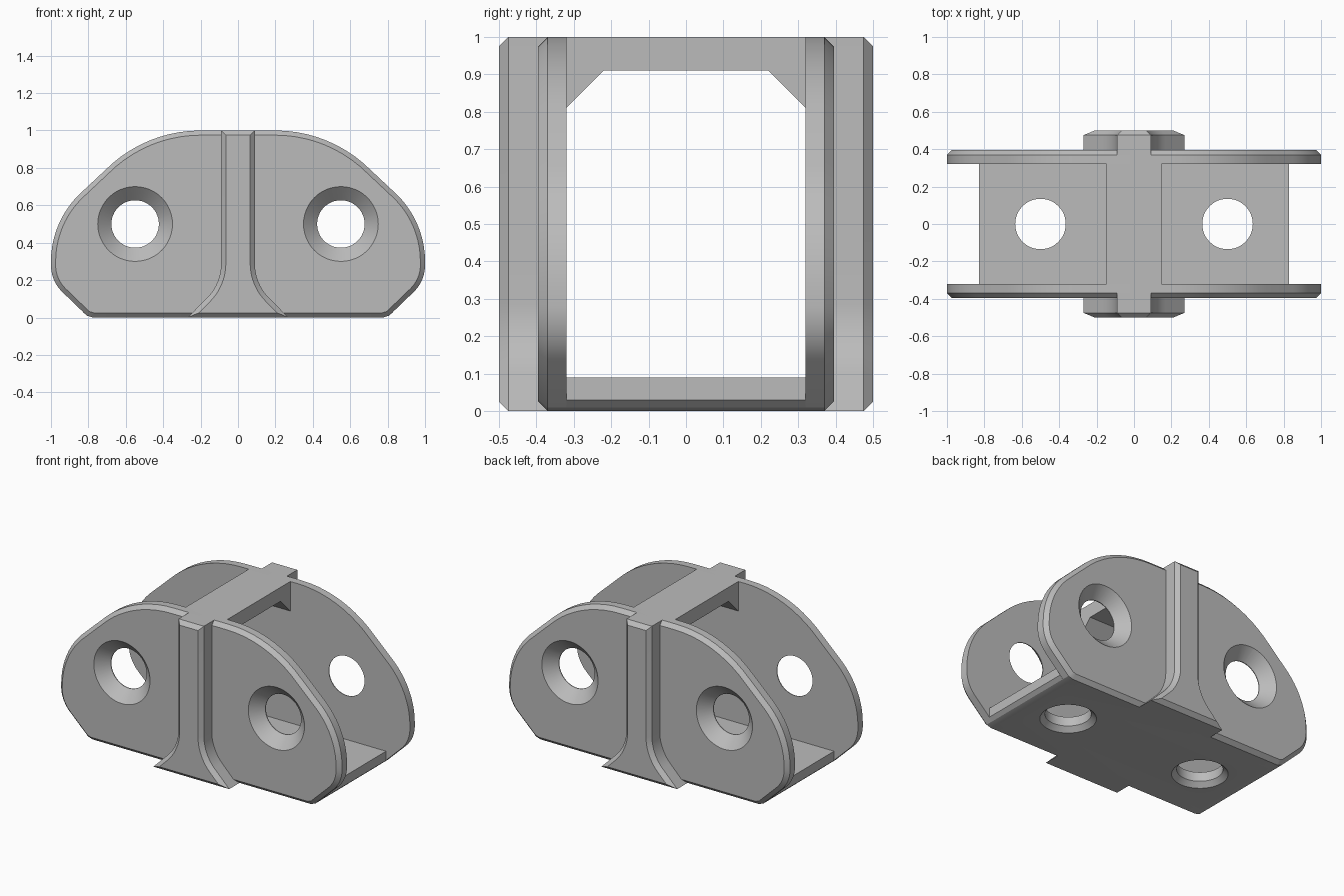
import bpy, bmesh
from math import sin, cos, radians, pi
from mathutils import Vector

cube = bpy.data.objects.get("Cube")
if cube:
    bpy.data.objects.remove(cube, do_unlink=True)

grey = bpy.data.materials.new("plain_grey")
grey.use_nodes = True
colour = (0.5, 0.5, 0.5, 1)
grey.diffuse_color = colour
grey.node_tree.nodes["Principled BSDF"].inputs["Base Color"].default_value = colour

INNER, OUTER, RIB = 0.32, 0.395, 0.5   # distances of the layers from the middle
CHAMFER = 0.025


def arc(cx, cz, r, start, end, steps=10):
    """Points along a circular arc, angles in degrees."""
    angles = [radians(start + (end - start) * i / steps) for i in range(steps + 1)]
    return [(cx + r * cos(a), cz + r * sin(a)) for a in angles]


def mirrored(half):
    """Close a right-hand half outline with its mirror image."""
    return half + [(-x, z) for x, z in reversed(half)]


def finish(name, bm):
    bmesh.ops.recalc_face_normals(bm, faces=bm.faces[:])
    mesh = bpy.data.meshes.new(name)
    bm.to_mesh(mesh)
    bm.free()
    mesh.materials.append(grey)
    obj = bpy.data.objects.new(name, mesh)
    bpy.context.collection.objects.link(obj)
    return obj


def prism(name, outline, place, start, end, chamfer=0):
    """Extrude an outline from start to end, chamfering the rim of the end face."""
    bm = bmesh.new()
    a = [bm.verts.new(place(u, v, start)) for u, v in outline]
    b = [bm.verts.new(place(u, v, end)) for u, v in outline]
    n = len(outline)
    bm.faces.new(a)
    cap = bm.faces.new(b)
    for i in range(n):
        j = (i + 1) % n
        bm.faces.new((a[i], a[j], b[j], b[i]))
    bmesh.ops.recalc_face_normals(bm, faces=bm.faces[:])
    if chamfer:
        bmesh.ops.bevel(bm, geom=cap.edges[:], offset=chamfer, offset_type='OFFSET',
                        segments=1, profile=0.5, affect='EDGES', clamp_overlap=False)
    return finish(name, bm)


def select_only(obj):
    bpy.ops.object.select_all(action='DESELECT')
    obj.select_set(True)
    bpy.context.view_layer.objects.active = obj


def countersink(obj, mouth, direction, wide, narrow, depth, sides=48):
    """Cut a countersunk hole that enters at mouth and runs along direction."""
    turn = Vector(direction).to_track_quat('Z', 'Y')
    over = 0.02
    profile = [(wide + over * (wide - narrow) / depth, -over), (narrow, depth), (narrow, 0.2)]
    bm = bmesh.new()
    rings = [[bm.verts.new(Vector(mouth) + turn @ Vector((r * cos(2 * pi * i / sides),
                                                         r * sin(2 * pi * i / sides), h)))
              for i in range(sides)] for r, h in profile]
    bm.faces.new(rings[0])
    bm.faces.new(rings[-1])
    for low, high in zip(rings, rings[1:]):
        for i in range(sides):
            j = (i + 1) % sides
            bm.faces.new((low[i], low[j], high[j], high[i]))
    cutter = finish("hole_cutter", bm)
    cutter.hide_render = True
    mod = obj.modifiers.new("hole", 'BOOLEAN')
    mod.operation = 'DIFFERENCE'
    mod.solver = 'EXACT'
    mod.object = cutter
    select_only(obj)
    bpy.ops.object.modifier_apply(modifier=mod.name)
    bpy.data.objects.remove(cutter, do_unlink=True)


def upright(x, z, y):
    return (x, y, z)


def sideways(y, z, x):
    return (x, y, z)


# Outlines
plate_outline = mirrored([(0.775, 0), (0.808, 0.01)]
                         + arc(0.8, 0.28, 0.2, -45, 0)
                         + arc(0.5, 0.3, 0.5, 0, 45)
                         + arc(0.2, 0.28, 0.72, 45, 90))
rib_outline = mirrored([(0.27, 0)] + arc(0.355, 0.29, 0.265, 225, 180) + [(0.09, 1)])
base_outline = mirrored([(0.775, 0), (0.808, 0.01), (0.83, 0.03), (0.83, 0.09)])
bar_outline = mirrored([(0.22, 0.91), (INNER, 0.81), (INNER, 1)])

parts = []
for side, s in (("front", -1), ("back", 1)):
    # Rounded side plate with two countersunk holes
    plate = prism(side + "_plate", plate_outline, upright, s * INNER, s * OUTER, CHAMFER)
    for x in (-0.55, 0.55):
        countersink(plate, (x, s * OUTER, 0.5), (0, -s, 0), 0.2, 0.127, 0.07)
    # Flared centre rib
    rib = prism(side + "_rib", rib_outline, upright, s * INNER, s * RIB, CHAMFER)
    parts += [plate, rib]

# Base between the plates, with two screw holes from below
base = prism("base", base_outline, upright, -INNER, INNER)
for x in (-0.5, 0.5):
    countersink(base, (x, 0, 0), (0, 0, 1), 0.165, 0.135, 0.03)

# Top crossbar with corner braces
bar = prism("top_crossbar", bar_outline, sideways, -0.148, 0.148)

for obj in parts + [base, bar]:
    select_only(obj)
    bpy.ops.object.shade_smooth_by_angle(angle=radians(20))
